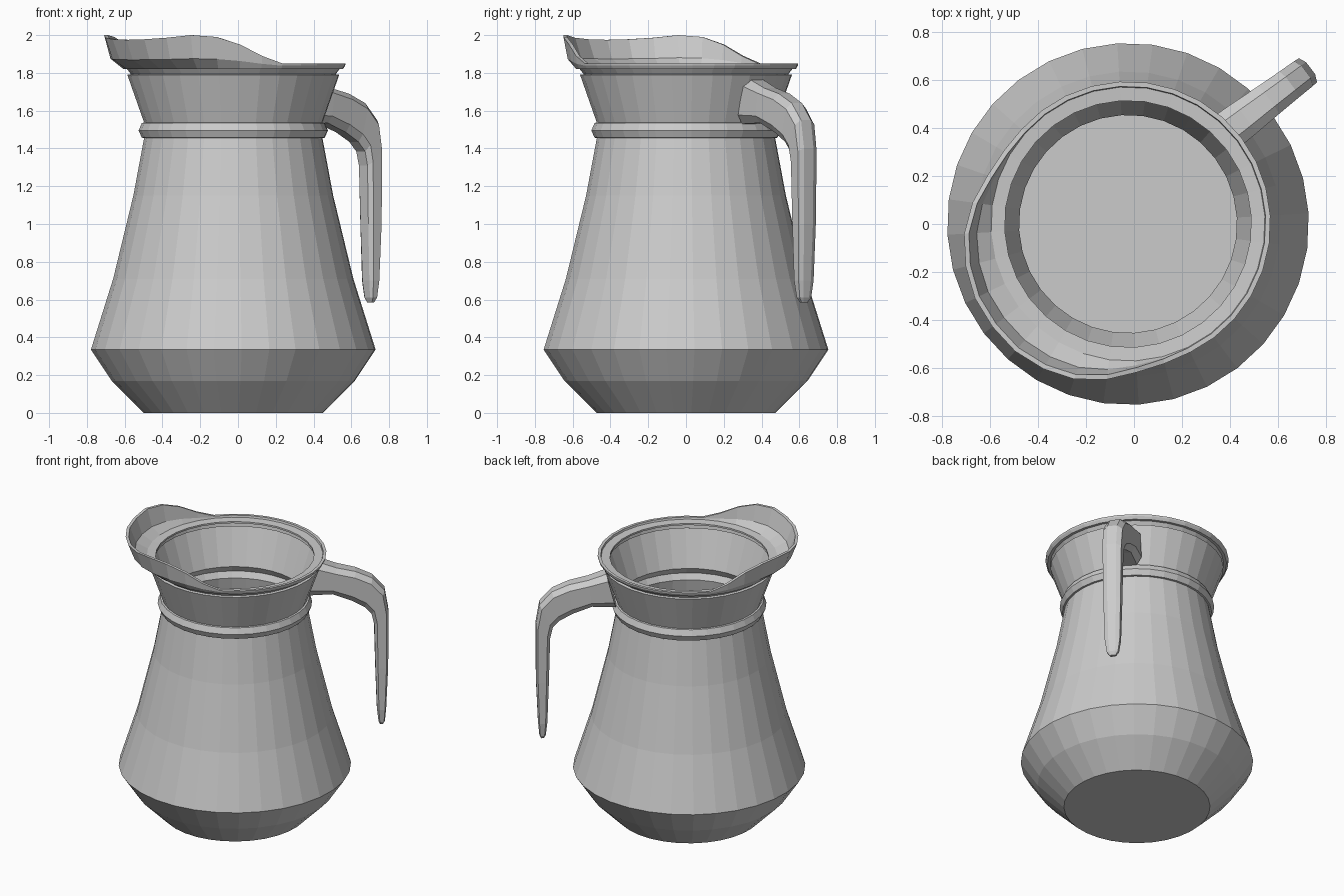
import bpy, bmesh, math
from mathutils import Vector

if "Cube" in bpy.data.objects:
    bpy.data.objects.remove(bpy.data.objects["Cube"])

SIDES = 32
AXIS = math.radians(37.15)            # handle direction; the spout is opposite
CENTRE = Vector((-0.025, 0, 0))
U = Vector((math.cos(AXIS), math.sin(AXIS), 0))
V = Vector((-U.y, U.x, 0))
UP = Vector((0, 0, 1))


def skin(name, loops, closed=False, caps=False):
    """Join equal-length closed loops of points with quads."""
    bm = bmesh.new()
    rings = [[bm.verts.new(p) for p in loop] for loop in loops]
    n = len(rings[0])
    pairs = list(zip(rings, rings[1:]))
    if closed:
        pairs.append((rings[-1], rings[0]))
    for a, b in pairs:
        for i in range(n):
            j = (i + 1) % n
            bm.faces.new((a[i], a[j], b[j], b[i]))
    if caps:
        bm.faces.new(rings[0])
        bm.faces.new(rings[-1])
    bmesh.ops.recalc_face_normals(bm, faces=bm.faces)
    mesh = bpy.data.meshes.new(name)
    bm.to_mesh(mesh)
    bm.free()
    obj = bpy.data.objects.new(name, mesh)
    bpy.context.collection.objects.link(obj)
    return obj


def point(i, r, z):
    a = AXIS + math.tau * i / SIDES
    return CENTRE + Vector((r * math.cos(a), r * math.sin(a), z))


# Body: outer wall up, inner wall back down to the floor
profile = [(.475, 0), (.645, .17), (.755, .335), (.637, .71), (.53, 1.15),
           (.473, 1.455), (.485, 1.457), (.502, 1.495), (.485, 1.535),
           (.473, 1.537), (.562, 1.79), (.543, 1.793), (.565, 1.822),
           (.53, 1.822), (.525, 1.793), (.542, 1.785), (.455, 1.537),
           (.478, 1.495), (.455, 1.455), (.51, 1.15), (.617, .71),
           (.733, .335), (.63, .18), (.465, .025)]
skin("jug_body", [[point(i, r, z) for i in range(SIDES)] for r, z in profile], caps=True)

# Rim with pouring lip: lip radius and height by steps away from the spout axis
lip = [(.71, 1.975), (.71, 1.978), (.70, 1.986), (.685, 2.0),
       (.655, 1.99), (.62, 1.95), (.602, 1.89), (.595, 1.85)]


def rim_section(i):
    r, z = lip[min(abs(i - SIDES // 2), 7)]
    rise, flare = z - 1.85, r - .595
    mid_r, mid_z = .59 + flare * .65, 1.843 + rise * .25
    return [(.515, 1.82), (.515, 1.832), (.572, 1.836),
            (mid_r - .016, mid_z), (r - .02, z), (r, z),
            (mid_r + .003, mid_z - .005), (.582, 1.82)]


sections = [rim_section(i) for i in range(SIDES)]
skin("rim_and_spout", [[point(i, *sections[i][k]) for i in range(SIDES)]
                       for k in range(8)], closed=True)

# Handle: outer (t, z), inner (t, z), width
handle = [(.54, 1.765, .48, 1.53, .17), (.66, 1.72, .635, 1.535, .16),
          (.785, 1.69, .76, 1.485, .145), (.895, 1.64, .845, 1.435, .135),
          (.975, 1.55, .89, 1.385, .13), (1.0, 1.40, .907, 1.31, .125),
          (.998, 1.0, .915, 1.0, .115), (.985, .70, .925, .70, .10),
          (.977, .61, .935, .61, .075), (.967, .585, .945, .585, .04)]
octagon = [(1, .5), (.7, 1), (-.6, 1), (-1, .6),
           (-1, -.6), (-.6, -1), (.7, -1), (1, -.5)]
loops = []
for t0, z0, t1, z1, w in handle:
    outer, inner = U * t0 + UP * z0, U * t1 + UP * z1
    mid, half = (outer + inner) / 2, (outer - inner) / 2
    loops.append([CENTRE + mid + half * a + V * (.058 + b * w / 2) for a, b in octagon])
skin("handle", loops, caps=True)
